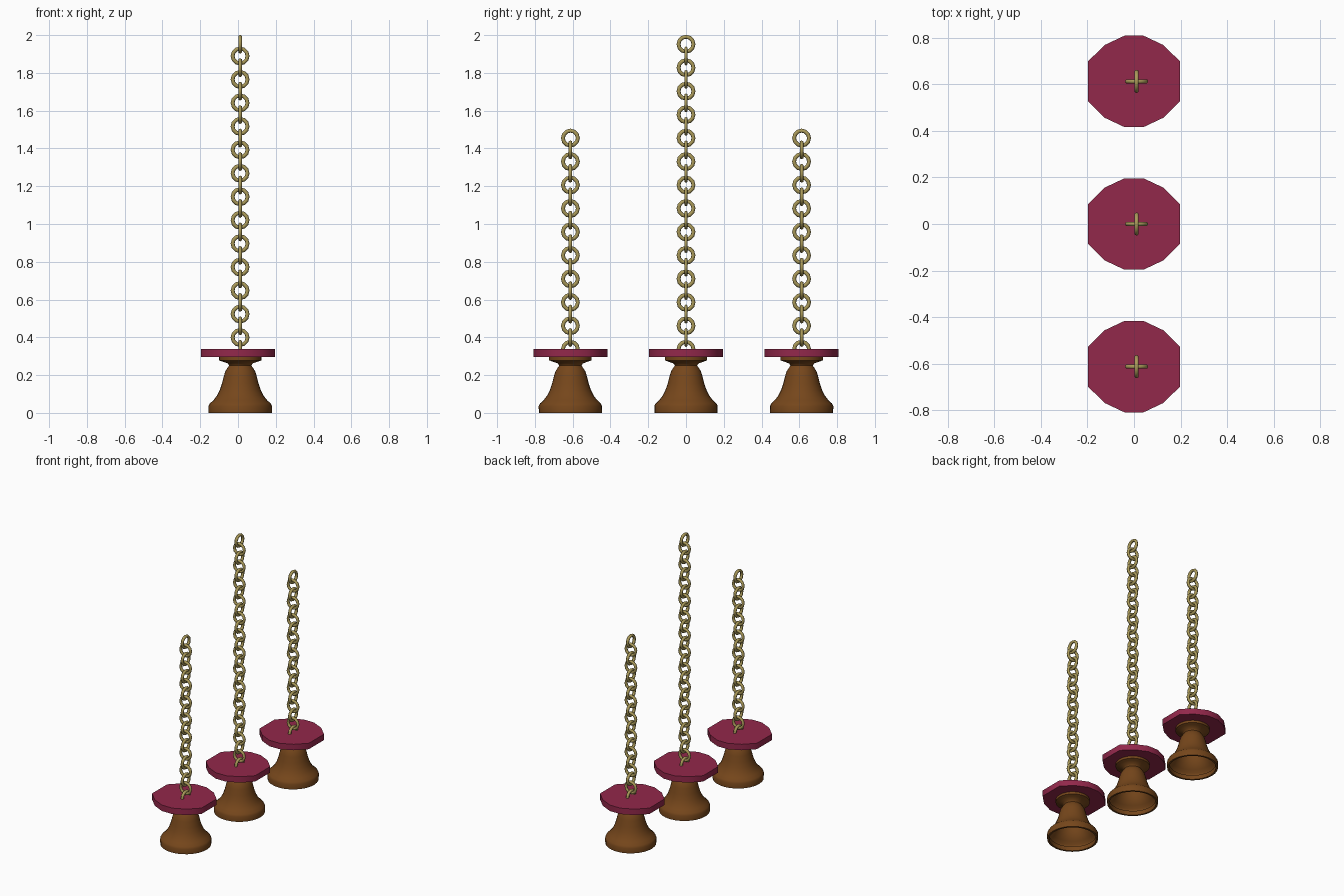
import bpy, bmesh, math
from mathutils import Matrix

if "Cube" in bpy.data.objects:
    bpy.data.objects.remove(bpy.data.objects["Cube"])


def material(name, rgb):
    m = bpy.data.materials.new(name)
    m.diffuse_color = (*rgb, 1)
    m.use_nodes = True
    m.node_tree.nodes["Principled BSDF"].inputs["Base Color"].default_value = m.diffuse_color
    return m


BROWN = material("bell_brown", (0.18, 0.062, 0.011))
CRIMSON = material("plate_crimson", (0.29, 0.021, 0.07))
BRASS = material("chain_brass", (0.40, 0.32, 0.10))


def finish(name, bm, mat, loc, smooth):
    bmesh.ops.recalc_face_normals(bm, faces=bm.faces)
    me = bpy.data.meshes.new(name)
    bm.to_mesh(me)
    bm.free()
    me.materials.append(mat)
    ob = bpy.data.objects.new(name, me)
    ob.location = loc
    bpy.context.collection.objects.link(ob)
    bpy.ops.object.select_all(action='DESELECT')
    ob.select_set(True)
    bpy.context.view_layer.objects.active = ob
    bpy.ops.object.shade_smooth_by_angle(angle=math.radians(smooth))
    return ob


# Bell: lathe profile (radius, z) from top centre down to the turned-in lip, open below
BELL = [(0, 0.297), (0.112, 0.297), (0.112, 0.278), (0.095, 0.272), (0.066, 0.262),
        (0.059, 0.25), (0.068, 0.238), (0.079, 0.22), (0.087, 0.195), (0.097, 0.155),
        (0.109, 0.12), (0.123, 0.092), (0.143, 0.066), (0.161, 0.05), (0.168, 0.036),
        (0.167, 0.0), (0.154, 0.0), (0.152, 0.03)]


def bell(name, loc, sides=28):
    bm = bmesh.new()
    vs = [bm.verts.new((r, 0, z)) for r, z in BELL]
    es = [bm.edges.new(p) for p in zip(vs, vs[1:])]
    bmesh.ops.spin(bm, geom=vs + es, cent=(0, 0, 0), axis=(0, 0, 1),
                   angle=2 * math.pi, steps=sides, use_duplicate=False)
    bmesh.ops.remove_doubles(bm, verts=bm.verts, dist=1e-4)
    return finish(name, bm, BROWN, loc, 50)


# Plate: twelve-sided disc, wide flats facing left and right
QUARTER = [(0.197, 0.086), (0.126, 0.156), (0.041, 0.196)]


def plate(name, loc):
    bm = bmesh.new()
    ring = (QUARTER + [(-x, y) for x, y in QUARTER[::-1]]
            + [(-x, -y) for x, y in QUARTER] + [(x, -y) for x, y in QUARTER[::-1]])
    base = bm.faces.new([bm.verts.new((x, y, 0.295)) for x, y in ring])
    top = bmesh.ops.extrude_face_region(bm, geom=[base], use_keep_orig=True)
    bmesh.ops.translate(bm, vec=(0, 0, 0.043),
                        verts=[g for g in top["geom"] if isinstance(g, bmesh.types.BMVert)])
    return finish(name, bm, CRIMSON, loc, 60)


# Chain: round links, alternately turned a quarter
def chain(name, loc, links, R=0.0395, r=0.0105, seg=12, sides=6):
    bm = bmesh.new()
    for k in range(links):
        turn = Matrix.Rotation(math.pi / 2 * (k % 2 == 0), 4, 'Z')
        m = Matrix.Translation((0, 0, 0.337 + 0.0621 * k)) @ turn
        grid = []
        for i in range(seg):
            a = 2 * math.pi * i / seg
            row = []
            for j in range(sides):
                b = 2 * math.pi * j / sides
                d = R + r * math.cos(b)
                co = (d * math.cos(a), r * math.sin(b), d * math.sin(a))
                v = bm.verts.new(co)
                v.co = m @ v.co
                row.append(v)
            grid.append(row)
        for i in range(seg):
            for j in range(sides):
                n, q = (i + 1) % seg, (j + 1) % sides
                bm.faces.new((grid[i][j], grid[n][j], grid[n][q], grid[i][q]))
    return finish(name, bm, BRASS, loc, 80)


for label, y, links in (("front", -0.612, 19), ("middle", 0, 27), ("back", 0.612, 19)):
    bell(label + "_bell", (0.012, y, 0))
    plate(label + "_plate", (0.0, y, 0))
    chain(label + "_chain", (0.011, y, 0), links)
